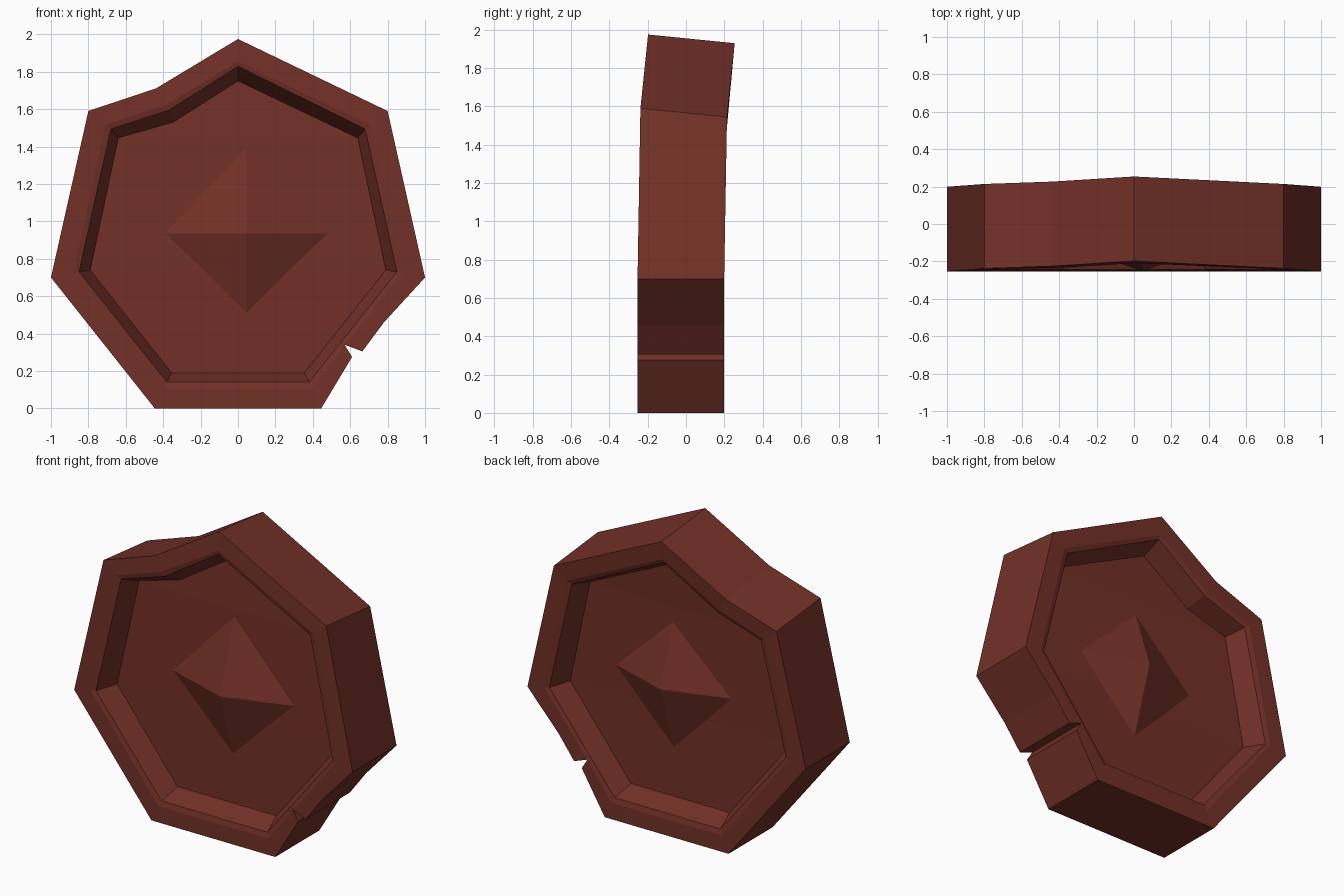
import bpy, bmesh
from mathutils import Vector

cube = bpy.data.objects.get("Cube")
if cube:
    bpy.data.objects.remove(cube, do_unlink=True)

# one flat colour
mat = bpy.data.materials.new("dark red clay")
mat.use_nodes = True
colour = (0.168, 0.030, 0.020, 1.0)
mat.diffuse_color = colour
bsdf = mat.node_tree.nodes["Principled BSDF"]
bsdf.inputs["Base Color"].default_value = colour
bsdf.inputs["Roughness"].default_value = 0.8

FRONT, BACK = -0.253, 0.199
BEVEL, RECESS = 0.01, 0.14

# outlines (x, z), clockwise from the top; same point count in every ring
outer = [(0, 1.975), (0.8, 1.59), (1, 0.70), (0.78, 0.46), (0.665, 0.305), (0.57, 0.34),
         (0.61, 0.275), (0.445, 0), (-0.445, 0), (-1, 0.70), (-0.8, 1.59), (-0.44, 1.71)]
lip = [(0, 1.855), (0.71, 1.515), (0.88, 0.725), (0.70, 0.50), (0.62, 0.40), (0.565, 0.345),
       (0.54, 0.295), (0.395, 0.105), (-0.395, 0.105), (-0.88, 0.725), (-0.71, 1.515), (-0.39, 1.62)]
wall = [(0, 1.83), (0.68, 1.495), (0.85, 0.73), (0.68, 0.517), (0.60, 0.416), (0.55, 0.353),
        (0.51, 0.303), (0.38, 0.14), (-0.38, 0.14), (-0.85, 0.73), (-0.68, 1.495), (-0.37, 1.595)]
floor = [(0, 1.765), (0.64, 1.46), (0.79, 0.74), (0.64, 0.55), (0.565, 0.455), (0.52, 0.399),
         (0.48, 0.348), (0.355, 0.19), (-0.355, 0.19), (-0.79, 0.74), (-0.64, 1.46), (-0.345, 1.545)]


def bend(x, y, z):
    """Lean the upper part of the slab backwards."""
    if z < 0.75:
        return Vector((x, y, z))
    shift = 0.015 * (z - 0.7) / 0.89 if z < 1.59 else 0.015 + 0.04 * (z - 1.59) / 0.385
    tilt = 0.1 * min(1, (z - 0.7) / 0.7)
    return Vector((x, y + shift, z - tilt * (y - FRONT)))


def finish(bm, name):
    bmesh.ops.recalc_face_normals(bm, faces=bm.faces)
    mesh = bpy.data.meshes.new(name)
    bm.to_mesh(mesh)
    bm.free()
    mesh.materials.append(mat)
    obj = bpy.data.objects.new(name, mesh)
    bpy.context.collection.objects.link(obj)
    return obj


# slab: rings from the front floor, over both rims, to the back floor
bm = bmesh.new()
stack = [(floor, FRONT + RECESS), (wall, FRONT + BEVEL), (lip, FRONT + 0.001), (outer, FRONT),
         (outer, BACK), (lip, BACK - 0.001), (wall, BACK - BEVEL), (floor, BACK - RECESS)]
rings = [[bm.verts.new(bend(x, y, z)) for x, z in pts] for pts, y in stack]
n = len(outer)
for a, b in zip(rings, rings[1:]):
    for i in range(n):
        j = (i + 1) % n
        bm.faces.new((a[i], a[j], b[j], b[i]))
# recessed floors, split where the slab bends
for r in (rings[0], rings[-1]):
    bm.faces.new([r[10], r[11], r[0], r[1]])
    bm.faces.new([r[9], r[10], r[1], r[2]])
    bm.faces.new(r[2:10])
finish(bm, "heptagonal_slab")

# diamond boss: an octahedron showing through both floors
bm = bmesh.new()
cx, cy, cz = 0.045, (FRONT + BACK) / 2, 0.935
radius, half = 0.69, 0.223
rim = [bm.verts.new((cx + dx * radius, cy, cz + dz * radius))
       for dx, dz in ((1, 0), (0, 1), (-1, 0), (0, -1))]
for side in (-1, 1):
    apex = bm.verts.new((cx, cy + side * half, cz))
    for i in range(4):
        bm.faces.new((rim[i], rim[(i + 1) % 4], apex))
finish(bm, "diamond_boss")
